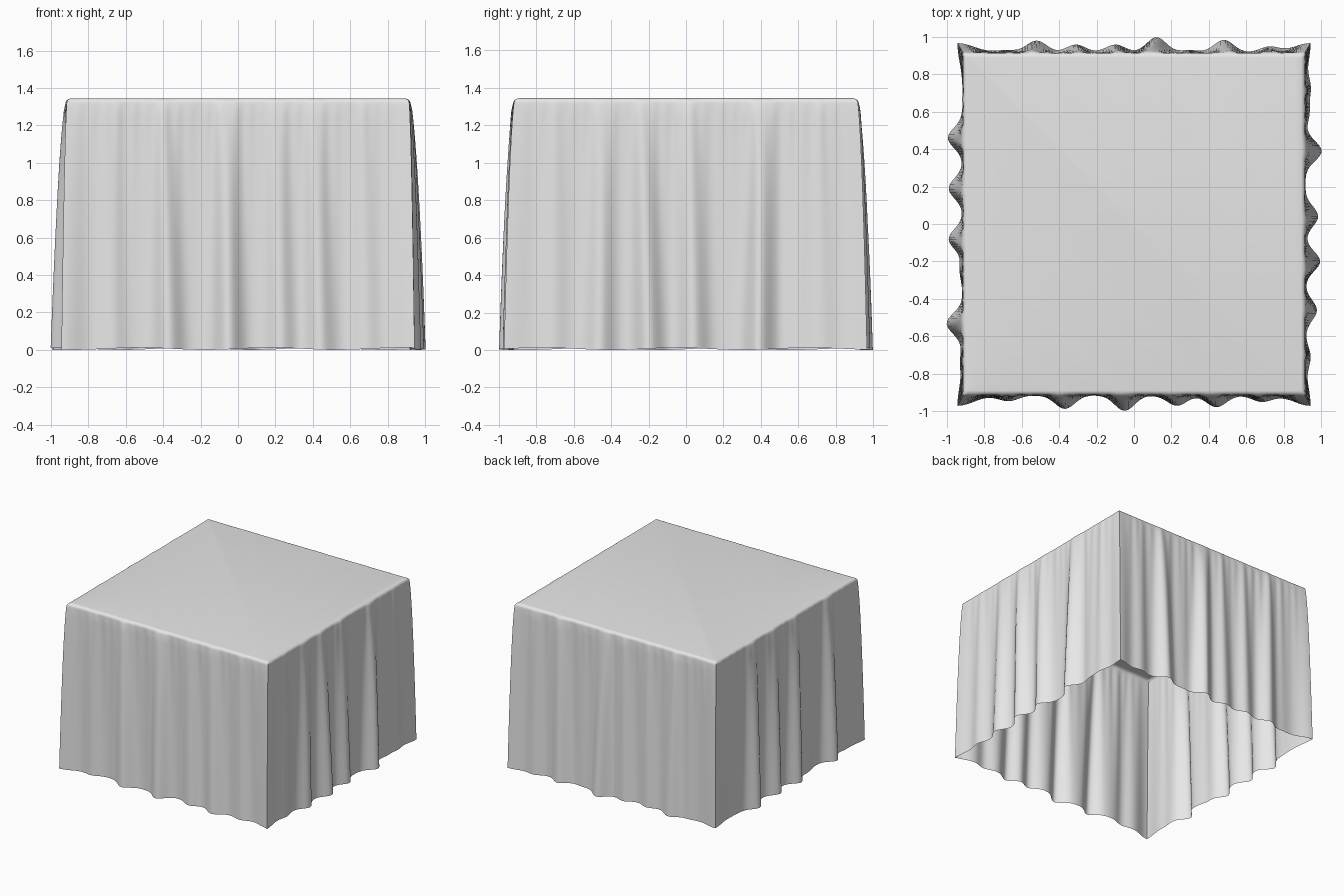
import bpy, bmesh, math, random

if "Cube" in bpy.data.objects:
    bpy.data.objects.remove(bpy.data.objects["Cube"])

random.seed(4)
TOP, HEM, HALF, RIM = 1.345, 0.008, 0.912, 0.022
N = 130  # points along each side

# Each side: outward normal, walking direction, corner flare,
# and drape folds as (position along the world axis, outward reach at the hem)
SIDES = [
    ((0, -1), (1, 0), 0.060, [(-.67, .03), (-.37, .072), (-.05, .082), (.23, .055),
                              (.44, .062), (.68, .035)]),
    ((1, 0), (0, 1), 0.032, [(-.70, .028), (-.46, .062), (-.20, .078), (.04, .068),
                             (.39, .086), (.60, .022), (.72, .026)]),
    ((0, 1), (-1, 0), 0.055, [(-.68, .012), (-.52, .064), (-.31, .042), (-.10, .042),
                              (.12, .082), (.30, .012), (.48, .068), (.72, .032)]),
    ((-1, 0), (0, -1), 0.032, [(-.72, .012), (-.53, .085), (-.25, .016), (-.08, .074),
                               (.19, .074), (.46, .078)]),
]


def bump(x, width):
    return math.exp(-(x / width) ** 2 / 2)


def make_folds(folds):
    """Give every fold a small sideways drift, and scatter the fine gathers."""
    big = [(c, h, random.uniform(-.035, .02)) for c, h in folds]
    fine, x = [], -.86
    while x < .87:
        fine.append((x, random.uniform(.004, .009), random.uniform(.25, .8)))
        x += random.uniform(.055, .095)
    return big, fine


FOLDS = [make_folds(s[3]) for s in SIDES]


def reach(i, w, t):
    """Outward push of side i at world position w and depth t (0 top, 1 hem)."""
    if t <= 0:
        return 0.0
    big, fine = FOLDS[i]
    grow = t ** 0.55
    out = 0.004 * grow
    for c, h, drift in big:
        out += h * grow * bump(w - c - drift * (1 - t), .036 + .016 * t)
    rise = min(1, t / .05)
    for c, h, length in fine:
        out += h * rise * math.exp(-t / length) * bump(w - c, .016 + .012 * t)
    edge = SIDES[i][2] * grow
    blend = bump(HALF - abs(w), .075)
    return out * (1 - blend) + edge * blend


# Row heights: rounded rim, then skirt rows that are closer together near the top
rows = []
for k in range(6):
    a = k / 5 * math.pi / 2
    rows.append((HALF - RIM + RIM * math.sin(a), TOP - RIM + RIM * math.cos(a)))
for k in range(1, 33):
    f = (k / 32) ** 1.4
    rows.append((HALF, (TOP - RIM) * (1 - f) + HEM * f))

bm = bmesh.new()
rings = []
for half, z in rows:
    t = (TOP - z) / (TOP - HEM)
    ring = []
    for i, (n, d, flare, _) in enumerate(SIDES):
        side_flare = SIDES[(i + 1) % 4][2] * max(t, 0) ** .55
        end_flare = SIDES[i - 1][2] * max(t, 0) ** .55
        for j in range(N):
            u = -1 + 2 * j / N
            w = u * HALF * (d[0] + d[1])
            # the starting corner belongs to the previous side's flare
            stretch = (end_flare if u < 0 else side_flare) * abs(u) ** 6
            along = u * half + math.copysign(stretch, u)
            out = half + reach(i, w, t)
            hem = .006 * math.sin(w * 9 + i * 2) * t ** 8
            ring.append(bm.verts.new((n[0] * out + d[0] * along,
                                      n[1] * out + d[1] * along, z + hem)))
    rings.append(ring)

# Flat tabletop and hanging skirt
bm.faces.new(rings[0])
total = 4 * N
for upper, lower in zip(rings, rings[1:]):
    for j in range(total):
        k = (j + 1) % total
        bm.faces.new((upper[j], lower[j], lower[k], upper[k]))

# Rest the lowest point of the hem on the ground
low = min(v.co.z for v in bm.verts)
for v in bm.verts:
    v.co.z -= low * (1 - v.co.z / TOP)

mesh = bpy.data.meshes.new("tablecloth")
bm.to_mesh(mesh)
bm.free()
cloth = bpy.data.objects.new("tablecloth", mesh)
bpy.context.collection.objects.link(cloth)

# Plain light grey fabric
fabric = bpy.data.materials.new("grey fabric")
fabric.diffuse_color = (0.8, 0.8, 0.8, 1)
fabric.use_nodes = True
fabric.node_tree.nodes["Principled BSDF"].inputs["Base Color"].default_value = fabric.diffuse_color
mesh.materials.append(fabric)

bpy.context.view_layer.objects.active = cloth
cloth.select_set(True)
bpy.ops.object.shade_smooth_by_angle(angle=math.radians(60))
